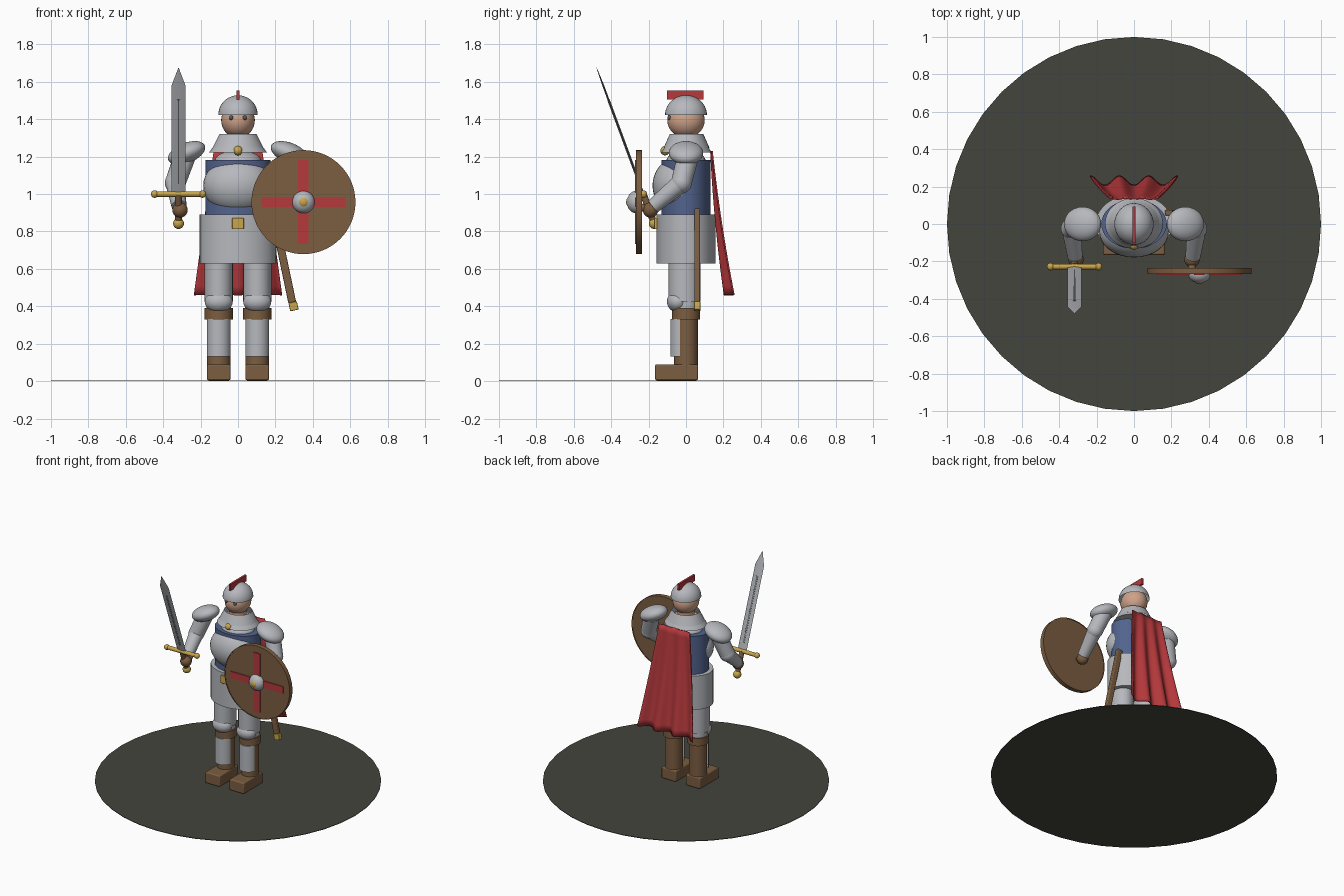
import bpy, bmesh, math
from mathutils import Vector, Matrix

if "Cube" in bpy.data.objects:
    bpy.data.objects.remove(bpy.data.objects["Cube"])


def mat(name, r, g, b):
    m = bpy.data.materials.new(name)
    m.diffuse_color = (r, g, b, 1)
    m.use_nodes = True
    m.node_tree.nodes["Principled BSDF"].inputs["Base Color"].default_value = m.diffuse_color
    return m


STEEL = mat("steel", .47, .48, .51)
BLADE = mat("blade_steel", .40, .41, .43)
DARK = mat("dark_grey", .10, .10, .11)
BROWN = mat("leather", .20, .11, .052)
RED = mat("red", .46, .04, .045)
BLUE = mat("blue_cloth", .085, .125, .27)
GOLD = mat("gold", .58, .38, .07)
SKIN = mat("skin", .62, .36, .25)
GROUND = mat("base_olive", .058, .058, .047)


def finish(name, bm, m, bevel=0):
    bmesh.ops.recalc_face_normals(bm, faces=bm.faces)
    me = bpy.data.meshes.new(name)
    bm.to_mesh(me)
    bm.free()
    ob = bpy.data.objects.new(name, me)
    bpy.context.collection.objects.link(ob)
    me.materials.append(m)
    if bevel:
        b = ob.modifiers.new("bevel", 'BEVEL')
        b.width, b.segments = bevel, 3
    bpy.ops.object.select_all(action='DESELECT')
    ob.select_set(True)
    bpy.context.view_layer.objects.active = ob
    bpy.ops.object.shade_smooth_by_angle(angle=math.radians(35))
    return ob


def place(loc, size, rot=None):
    return Matrix.Translation(loc) @ (rot or Matrix()) @ Matrix.Diagonal((*size, 1))


def box(name, m, loc, size, rot=None, bevel=0):
    bm = bmesh.new()
    bmesh.ops.create_cube(bm, size=1, matrix=place(loc, size, rot))
    return finish(name, bm, m, bevel)


def ball(name, m, loc, radii, rot=None):
    if not isinstance(radii, tuple):
        radii = (radii,) * 3
    bm = bmesh.new()
    bmesh.ops.create_uvsphere(bm, u_segments=32, v_segments=18, radius=1,
                              matrix=place(loc, radii, rot))
    return finish(name, bm, m)


def rod(name, m, a, b, r1, r2=None, flat=1, caps=True):
    """Round bar from a to b; flat scales the depth of an upright bar."""
    a, b = Vector(a), Vector(b)
    d = b - a
    rot = Matrix() if d.xy.length < 1e-6 else d.to_track_quat('Z', 'Y').to_matrix().to_4x4()
    bm = bmesh.new()
    bmesh.ops.create_cone(bm, cap_ends=caps, segments=40, radius1=r1,
                          radius2=r1 if r2 is None else r2, depth=d.length,
                          matrix=place((a + b) / 2, (1, flat, 1), rot))
    return finish(name, bm, m)


def dome(name, m, loc, radii, rot=None):
    """Upper half of an ellipsoid, open below."""
    bm = bmesh.new()
    bmesh.ops.create_uvsphere(bm, u_segments=32, v_segments=20, radius=1)
    bmesh.ops.delete(bm, geom=[v for v in bm.verts if v.co.z < -.01], context='VERTS')
    bmesh.ops.transform(bm, matrix=place(loc, radii, rot), verts=bm.verts)
    return finish(name, bm, m)


# Round base
rod("base_disc", GROUND, (0, 0, 0), (0, 0, .004), 1.0).data
# Legs and arms, one set for each side
for s, side in ((-1, "right"), (1, "left")):
    x = s * .103
    box(side + "_foot", BROWN, (x, -.05, .047), (.125, .23, .085), bevel=.008)
    rod(side + "_boot_shaft", BROWN, (x, 0, .08), (x, 0, .36), .063)
    rod(side + "_boot_cuff", BROWN, (x, 0, .33), (x, 0, .39), .075)
    # Greave: front part of a tube
    bm = bmesh.new()
    bmesh.ops.create_cone(bm, cap_ends=True, segments=40, radius1=.064, radius2=.064,
                          depth=.2, matrix=Matrix.Translation((x, -.02, .232)))
    geom = bm.verts[:] + bm.edges[:] + bm.faces[:]
    bmesh.ops.bisect_plane(bm, geom=geom, plane_co=(0, -.033, 0),
                           plane_no=(0, 1, 0), clear_outer=True)
    finish(side + "_greave", bm, STEEL)
    rod(side + "_lower_thigh", STEEL, (x, 0, .37), (x, 0, .43), .066)
    rod(side + "_thigh", STEEL, (x, -.008, .425), (x, -.008, .64), .075, flat=1.13)
    ball(side + "_knee", STEEL, (x, -.045, .425), (.075, .057, .057))

    elbow = (s * .335, -.025, 1.06)
    wrist = (s * .315, -.175, .935)
    ball(side + "_pauldron", STEEL, (s * .275, 0, 1.22), (.105, .092, .054),
         Matrix.Rotation(s * .38, 4, 'Y'))
    rod(side + "_upper_arm", STEEL, (s * .285, .01, 1.2), elbow, .058, .055)
    ball(side + "_elbow", STEEL, elbow, .056)
    rod(side + "_forearm", STEEL, elbow, wrist, .052, .04)
    ball(side + "_hand", BROWN, (s * .31, -.19, .915), .041)

# Torso and skirt
rod("skirt", STEEL, (0, 0, .63), (0, 0, .89), .205, flat=.77)
rod("tunic", BLUE, (0, 0, .88), (0, 0, 1.183), .175, flat=.75)
ball("breastplate", STEEL, (0, -.042, 1.045), (.186, .137, .152))
dome("upper_chest", STEEL, (0, 0, 1.175), (.125, .105, .06))
box("buckle", GOLD, (0, -.16, .842), (.062, .02, .06), bevel=.004)

# Neck, gorget and clasp
rod("neck", SKIN, (0, 0, 1.2), (0, 0, 1.36), .06)
rod("gorget_collar", STEEL, (0, .003, 1.25), (0, .003, 1.32), .135, .1, flat=.9, caps=False)
rod("gorget_flare", STEEL, (0, .003, 1.222), (0, .003, 1.25), .155, .135, flat=.87)
ball("clasp", GOLD, (0, -.112, 1.232), .025)

# Head and helmet
ball("head", SKIN, (0, 0, 1.395), (.09, .1, .095))
for s in (-1, 1):
    ball("eye", DARK, (s * .036, -.088, 1.408), .012)
dome("helmet", STEEL, (0, 0, 1.424), (.105, .112, .104))
box("crest", RED, (0, -.003, 1.53), (.016, .195, .048))

# Cape: wavy sheet that flares and swings back toward the hem
bm = bmesh.new()
NU, NV = 48, 16
grid = []
for j in range(NV + 1):
    t = j / NV
    row = []
    for i in range(NU + 1):
        u = 2 * i / NU - 1
        fold = .003 + .022 * t
        row.append(bm.verts.new((u * (.13 + .105 * t),
                                 .14 + .06 * t + .035 * t * t + fold * math.cos(u * 3 * math.pi) * -1,
                                 1.23 - .77 * t)))
    grid.append(row)
for j in range(NV):
    for i in range(NU):
        bm.faces.new((grid[j][i], grid[j][i + 1], grid[j + 1][i + 1], grid[j + 1][i]))
cape = finish("cape", bm, RED)
cape.modifiers.new("thickness", 'SOLIDIFY').thickness = .008

# Scabbard hanging at the hip
top, end = Vector((.185, .06, .92)), Vector((.29, .06, .42))
lean = (top - end).to_track_quat('Z', 'Y').to_matrix().to_4x4()
lean = Matrix.Rotation(math.atan2(top.x - end.x, top.z - end.z), 4, 'Y')
box("scabbard", BROWN, (top + end) / 2, (.042, .03, (top - end).length), lean, .006)
box("scabbard_tip", GOLD, (.297, .06, .40), (.046, .034, .045), lean, .004)

# Sword, built along its own axis from the guard and tilted forward
tilt = Matrix.Translation((-.318, -.228, 1.0)) @ Matrix.Rotation(math.radians(20.3), 4, 'X')


def on_sword(p):
    return tilt @ Vector(p)


bm = bmesh.new()
rings = []
for z, w, d in ((0, .037, .006), (.62, .037, .005), (.72, .001, .001)):
    rings.append([bm.verts.new(on_sword(p)) for p in
                  ((w, 0, z), (0, d, z), (-w, 0, z), (0, -d, z))])
for lo, hi in zip(rings, rings[1:]):
    for i in range(4):
        k = (i + 1) % 4
        bm.faces.new((lo[i], lo[k], hi[k], hi[i]))
bm.faces.new(rings[0])
bm.faces.new(rings[-1])
finish("sword_blade", bm, BLADE)
rot20 = Matrix.Rotation(math.radians(20.3), 4, 'X')
box("sword_fuller", DARK, on_sword((0, 0, .30)), (.005, .0135, .48), rot20)
for s in (-1, 1):
    box("fuller_edge", BLADE, on_sword((s * .005, 0, .30)), (.005, .014, .48), rot20)
    ball("guard_end", GOLD, on_sword((s * .128, 0, 0)), .02)
rod("sword_guard", GOLD, on_sword((-.128, 0, 0)), on_sword((.128, 0, 0)), .015)
rod("sword_grip", BROWN, on_sword((0, 0, -.15)), on_sword((0, 0, 0)), .018)
ball("sword_pommel", GOLD, on_sword((0, 0, -.168)), .029)

# Round shield with painted cross and boss
SX, SZ = .35, .957
rod("shield", BROWN, (SX, -.237, SZ), (SX, -.265, SZ), .274)
bm = bmesh.new()
prof = [(.272, -.234), (.278, -.234), (.278, -.268), (.272, -.268)]
pv = [bm.verts.new((SX + r, y, SZ)) for r, y in prof]
pe = [bm.edges.new((pv[i], pv[(i + 1) % 4])) for i in range(4)]
bmesh.ops.spin(bm, geom=pv + pe, cent=(SX, 0, SZ), axis=(0, 1, 0),
               angle=2 * math.pi, steps=64)
bmesh.ops.remove_doubles(bm, verts=bm.verts, dist=1e-4)
finish("shield_rim", bm, BROWN)
box("cross_upright", RED, (SX, -.268, SZ), (.056, .009, .45))
box("cross_bar", RED, (SX, -.2682, SZ), (.45, .009, .052))
face_front = Matrix.Rotation(math.pi / 2, 4, 'X')
dome("shield_boss", STEEL, (SX, -.266, SZ), (.06, .06, .05), face_front)
dome("boss_stud", GOLD, (SX, -.298, SZ), (.03, .03, .022), face_front)
rod("shield_strap", BROWN, (.31, -.24, .93), (.31, -.19, .915), .02)
